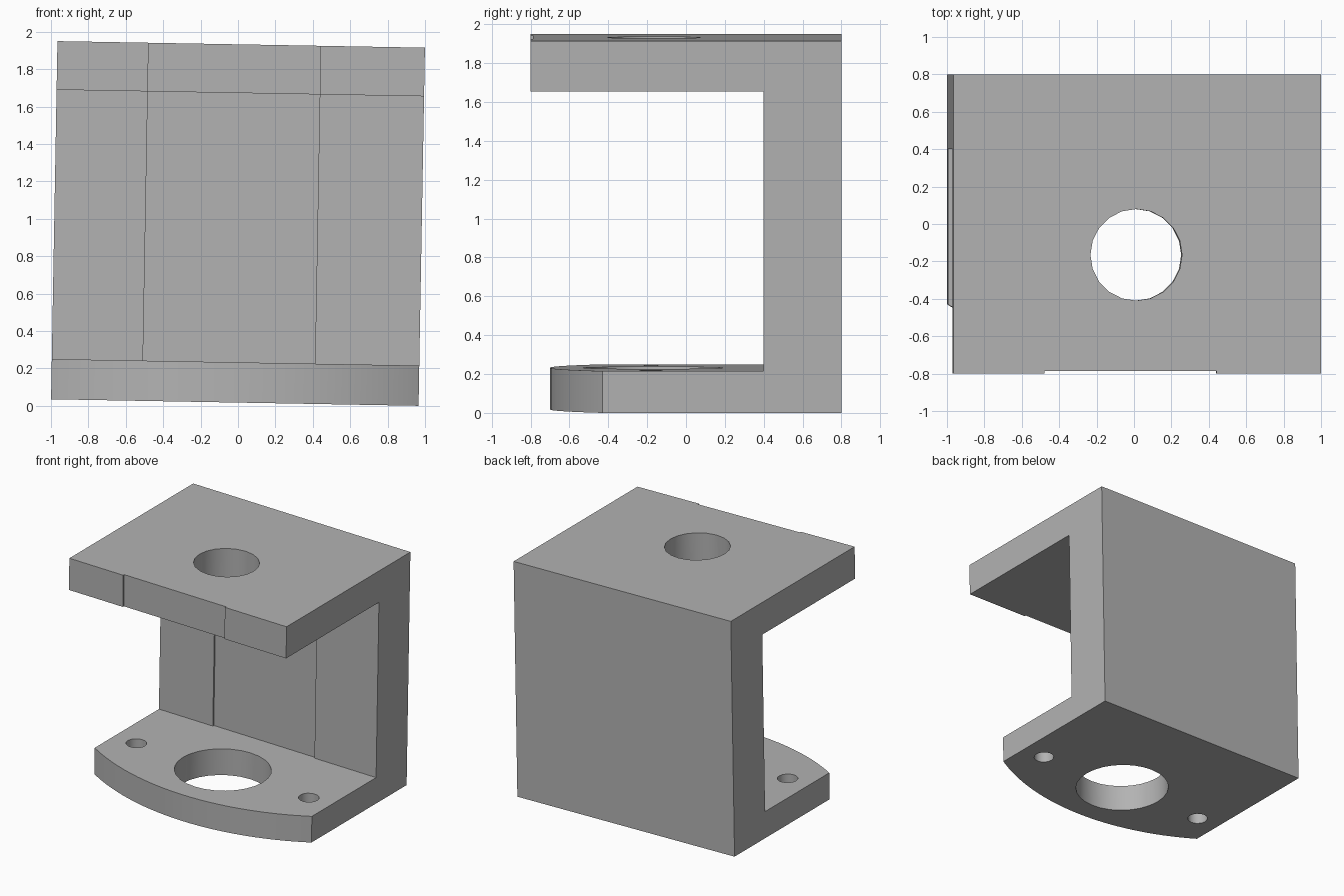
import bpy, bmesh, math
from mathutils import Matrix, Vector

if "Cube" in bpy.data.objects:
    bpy.data.objects.remove(bpy.data.objects["Cube"], do_unlink=True)

HALF_W, HEIGHT = 0.9825, 1.915
BASE_TOP, ROOF_UNDER = 0.215, 1.655
BACK, WALL, ROOF_FRONT, BASE_FRONT, CORNER = 0.8, 0.4, -0.8, -0.7, -0.43
SLOT_L, SLOT_R, SLOT_DEPTH = -0.495, 0.425, 0.013
TILT = math.radians(1.02)

grey = bpy.data.materials.new("mid grey")
grey.use_nodes = True
grey.diffuse_color = (0.45, 0.45, 0.45, 1)
grey.node_tree.nodes["Principled BSDF"].inputs["Base Color"].default_value = (0.45, 0.45, 0.45, 1)


def prism(name, points, offset):
    """Solid made by extruding a closed outline along an offset."""
    bm = bmesh.new()
    face = bm.faces.new([bm.verts.new(p) for p in points])
    ext = bmesh.ops.extrude_face_region(bm, geom=[face])
    moved = [v for v in ext["geom"] if isinstance(v, bmesh.types.BMVert)]
    bmesh.ops.translate(bm, verts=moved, vec=Vector(offset))
    bmesh.ops.recalc_face_normals(bm, faces=bm.faces)
    mesh = bpy.data.meshes.new(name)
    bm.to_mesh(mesh)
    bm.free()
    mesh.materials.append(grey)
    obj = bpy.data.objects.new(name, mesh)
    bpy.context.collection.objects.link(obj)
    return obj


def box(name, x0, x1, y0, y1, z0, z1):
    outline = [(x0, y0, z0), (x1, y0, z0), (x1, y1, z0), (x0, y1, z0)]
    return prism(name, outline, (0, 0, z1 - z0))


def drill(name, x, y, radius, z0, z1, sides):
    ring = [2 * math.pi * i / sides for i in range(sides)]
    outline = [(x + radius * math.cos(a), y + radius * math.sin(a), z0) for a in ring]
    return prism(name, outline, (0, 0, z1 - z0))


# C-shaped body: base plate, back wall and top plate
section = [(BACK, 0), (BACK, HEIGHT), (ROOF_FRONT, HEIGHT), (ROOF_FRONT, ROOF_UNDER),
           (WALL, ROOF_UNDER), (WALL, BASE_TOP), (BASE_FRONT, BASE_TOP), (BASE_FRONT, 0)]
bracket = prism("bracket", [(-HALF_W, y, z) for y, z in section], (2 * HALF_W, 0, 0))

# Cutter that rounds the front of the base plate
sag = CORNER - BASE_FRONT
radius = (HALF_W ** 2 + sag ** 2) / (2 * sag)
reach = HALF_W + 0.05
steps = 28
front = [(-reach, -1, -0.1)]
for i in range(steps + 1):
    x = -reach + 2 * reach * i / steps
    front.append((x, BASE_FRONT + radius - math.sqrt(radius ** 2 - x ** 2), -0.1))
front.append((reach, -1, -0.1))
cutters = [prism("base_curve_cutter", front, (0, 0, 0.6))]

# Shallow recesses in the top plate front and the wall
cutters.append(box("top_recess_cutter", SLOT_L, SLOT_R, -1, ROOF_FRONT + SLOT_DEPTH, 1.5, 2.1))
cutters.append(box("wall_recess_cutter", SLOT_L, SLOT_R, 0.3, WALL + SLOT_DEPTH, BASE_TOP, ROOF_UNDER))

# Round holes in the top plate and the base plate
cutters.append(drill("top_hole_cutter", -0.005, -0.165, 0.245, 1.5, 2.1, 20))
cutters.append(drill("base_hole_cutter", -0.005, -0.17, 0.36, -0.1, 0.5, 28))
for side in (-1, 1):
    cutters.append(drill("bolt_hole_cutter", side * 0.78, -0.18, 0.077, -0.1, 0.5, 16))

bpy.ops.object.select_all(action="DESELECT")
bracket.select_set(True)
bpy.context.view_layer.objects.active = bracket
for cutter in cutters:
    cutter.hide_render = True
    mod = bracket.modifiers.new("cut", "BOOLEAN")
    mod.operation, mod.solver, mod.object = "DIFFERENCE", "EXACT", cutter
    bpy.ops.object.modifier_apply(modifier=mod.name)
for cutter in cutters:
    bpy.data.objects.remove(cutter, do_unlink=True)

# Lean the whole bracket slightly, then rest it on the ground
middle = Vector((0, 0, HEIGHT / 2))
bracket.data.transform(Matrix.Rotation(TILT, 4, "Y") @ Matrix.Translation(-middle))
lowest = min(v.co.z for v in bracket.data.vertices)
bracket.data.transform(Matrix.Translation((0, 0, -lowest)))
bpy.ops.object.shade_smooth_by_angle(angle=math.radians(25))
